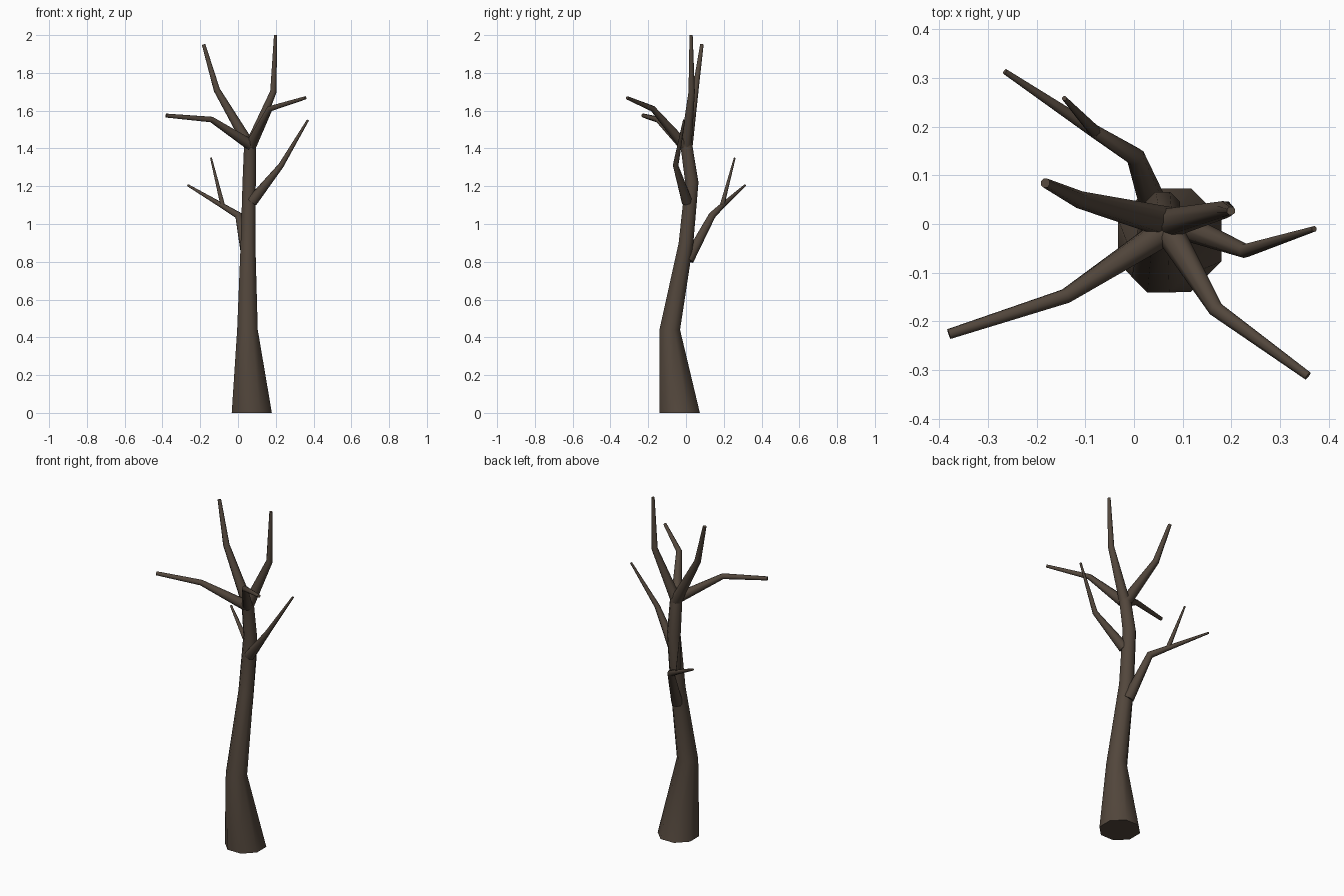
import bpy, bmesh, math
from mathutils import Vector

if "Cube" in bpy.data.objects:
    bpy.data.objects.remove(bpy.data.objects["Cube"])

bark = bpy.data.materials.new("dark brown bark")
bark.diffuse_color = (0.085, 0.062, 0.045, 1)
bark.use_nodes = True
bark.node_tree.nodes["Principled BSDF"].inputs["Base Color"].default_value = bark.diffuse_color


def limb(name, points, sides=8, flat_base=False):
    """Tapered tube through points given as (x, y, z, radius)."""
    path = [Vector(p[:3]) for p in points]
    radii = [p[3] for p in points]
    last = len(path) - 1
    bm = bmesh.new()
    rings = []
    side = Vector((1, 0, 0))
    for i, (c, r) in enumerate(zip(path, radii)):
        t = Vector((0, 0, 0))
        if i > 0:
            t += (c - path[i - 1]).normalized()
        if i < last:
            t += (path[i + 1] - c).normalized()
        t.normalize()
        if flat_base:
            t = Vector((0, 0, 1))
        if i == 0 and abs(t.x) > 0.9:
            side = Vector((0, 1, 0))
        side = (side - t * side.dot(t)).normalized()   # carry the frame along
        up = t.cross(side)
        ring = []
        for k in range(sides):
            a = math.tau * (k + 0.5) / sides
            ring.append(bm.verts.new(c + r * (side * math.cos(a) + up * math.sin(a))))
        rings.append(ring)
    for lo, hi in zip(rings, rings[1:]):
        for k in range(sides):
            n = (k + 1) % sides
            bm.faces.new((lo[k], lo[n], hi[n], hi[k]))
    bm.faces.new(rings[0][::-1])
    bm.faces.new(rings[-1])
    mesh = bpy.data.meshes.new(name)
    bm.to_mesh(mesh)
    bm.free()
    mesh.materials.append(bark)
    obj = bpy.data.objects.new(name, mesh)
    bpy.context.collection.objects.link(obj)
    bpy.context.view_layer.objects.active = obj
    bpy.ops.object.select_all(action='DESELECT')
    obj.select_set(True)
    bpy.ops.object.shade_smooth_by_angle(angle=math.radians(50))
    return obj


# Main trunk, flared at the foot
limb("trunk", [(0.073, -0.033, 0, 0.115), (0.05, -0.086, 0.44, 0.059),
               (0.053, 0.0, 0.9, 0.042), (0.059, 0.031, 1.22, 0.038),
               (0.064, 0.0, 1.43, 0.034)], flat_base=True)

# Crown branches splitting from the trunk top
limb("crown_left_branch", [(0.064, -0.015, 1.42, 0.03), (-0.14, -0.148, 1.553, 0.016),
                           (-0.38, -0.226, 1.574, 0.011)])
limb("crown_upper_left_branch", [(0.064, 0.005, 1.41, 0.032), (-0.112, 0.05, 1.71, 0.018),
                                 (-0.182, 0.084, 1.95, 0.01)])
limb("crown_upper_right_branch", [(0.064, 0.0, 1.41, 0.032), (0.187, 0.03, 1.70, 0.018),
                                  (0.199, 0.027, 2.0, 0.009)])
limb("crown_front_right_branch", [(0.07, -0.012, 1.42, 0.03), (0.168, -0.175, 1.61, 0.016),
                                  (0.357, -0.312, 1.668, 0.009)])

# Side branches lower on the trunk
limb("right_branch", [(0.075, 0.005, 1.12, 0.03), (0.228, -0.055, 1.31, 0.015),
                      (0.37, -0.01, 1.55, 0.006)])
limb("back_branch", [(0.05, 0.012, 0.81, 0.032), (0.003, 0.138, 1.045, 0.02),
                     (-0.085, 0.193, 1.098, 0.014), (-0.265, 0.313, 1.205, 0.006)])
limb("back_twig", [(-0.08, 0.19, 1.095, 0.013), (-0.143, 0.258, 1.35, 0.005)])
